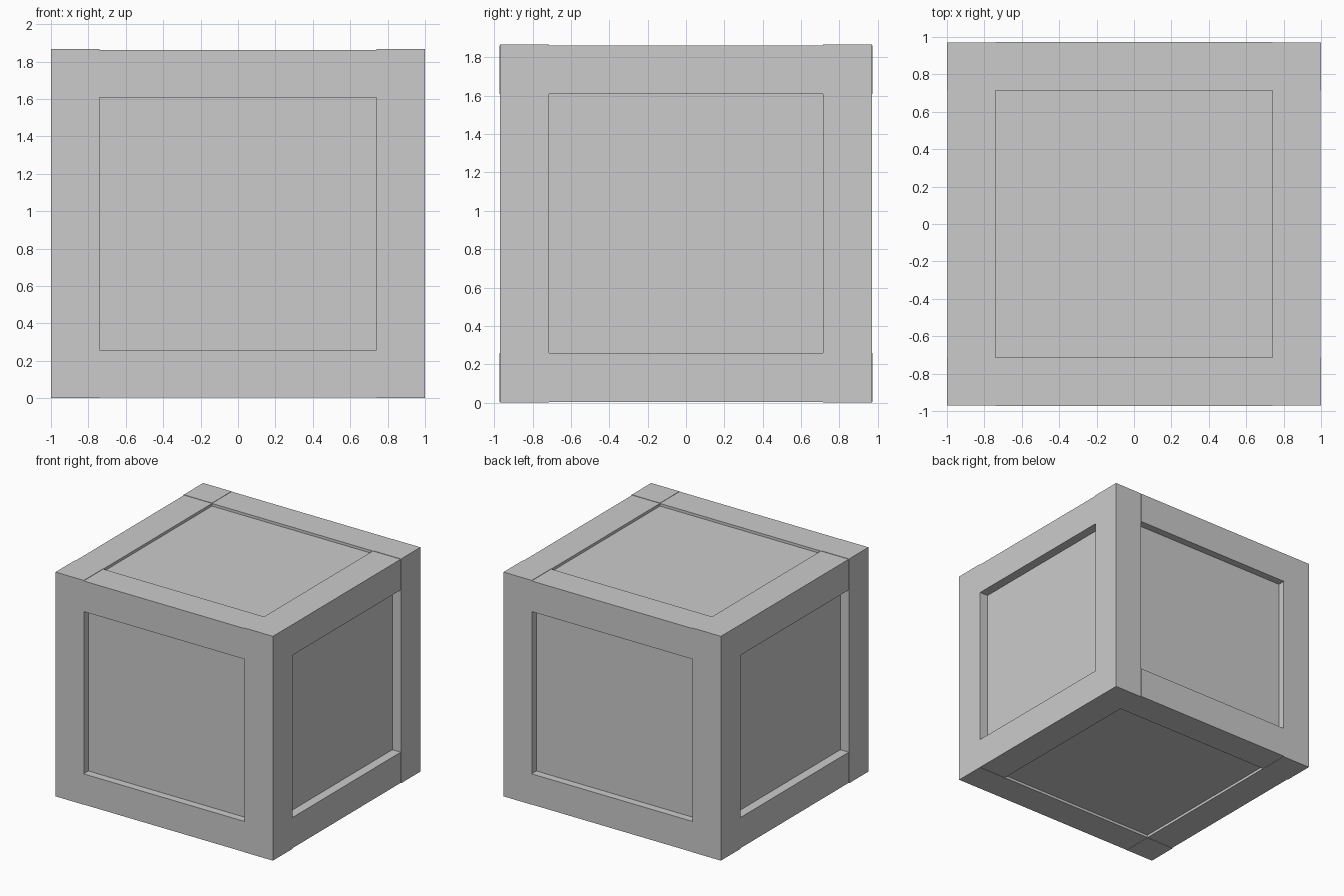
import bpy, bmesh
from mathutils import Vector

if "Cube" in bpy.data.objects:
    bpy.data.objects.remove(bpy.data.objects["Cube"])


def box(name, lo, hi):
    lo, hi = Vector(lo), Vector(hi)
    bm = bmesh.new()
    bmesh.ops.create_cube(bm, size=1)
    for v in bm.verts:
        v.co = Vector([c * s for c, s in zip(v.co, hi - lo)]) + (lo + hi) / 2
    mesh = bpy.data.meshes.new(name)
    bm.to_mesh(mesh)
    bm.free()
    obj = bpy.data.objects.new(name, mesh)
    bpy.context.collection.objects.link(obj)
    return obj


def span(sign, inner, outer):
    return sorted((sign * inner, sign * outer))


H = 1.866                  # crate height
IX, IY = 0.74, 0.715       # inner edges of the frame
OX, OY = 1.0, 0.973        # outer faces of the frame
W = 0.258                  # beam thickness in z
E = 0.003                  # tiny step between neighbouring beams

# Recessed panels, as one inner block
box("panel_block", (-0.92, -0.91, 0.025), (0.92, 0.91, H - 0.025))

# Four corner posts
for sx, x_name in ((-1, "left"), (1, "right")):
    for sy, y_name in ((-1, "front"), (1, "back")):
        x, y = span(sx, IX, OX), span(sy, IY, OY - E)
        box(f"post_{y_name}_{x_name}", (x[0], y[0], 0), (x[1], y[1], H))

# Horizontal beams between the posts, top and bottom
for z0, z1, z_name in ((E, W, "bottom"), (H - W, H - E, "top")):
    for s, x_name, y_name in ((-1, "left", "front"), (1, "right", "back")):
        y = span(s, IY, OY)
        box(f"{z_name}_{y_name}_beam", (-IX, y[0], z0), (IX, y[1], z1))
        x = span(s, IX, OX - E)
        box(f"{z_name}_{x_name}_beam", (x[0], -IY, z0), (x[1], IY, z1))
